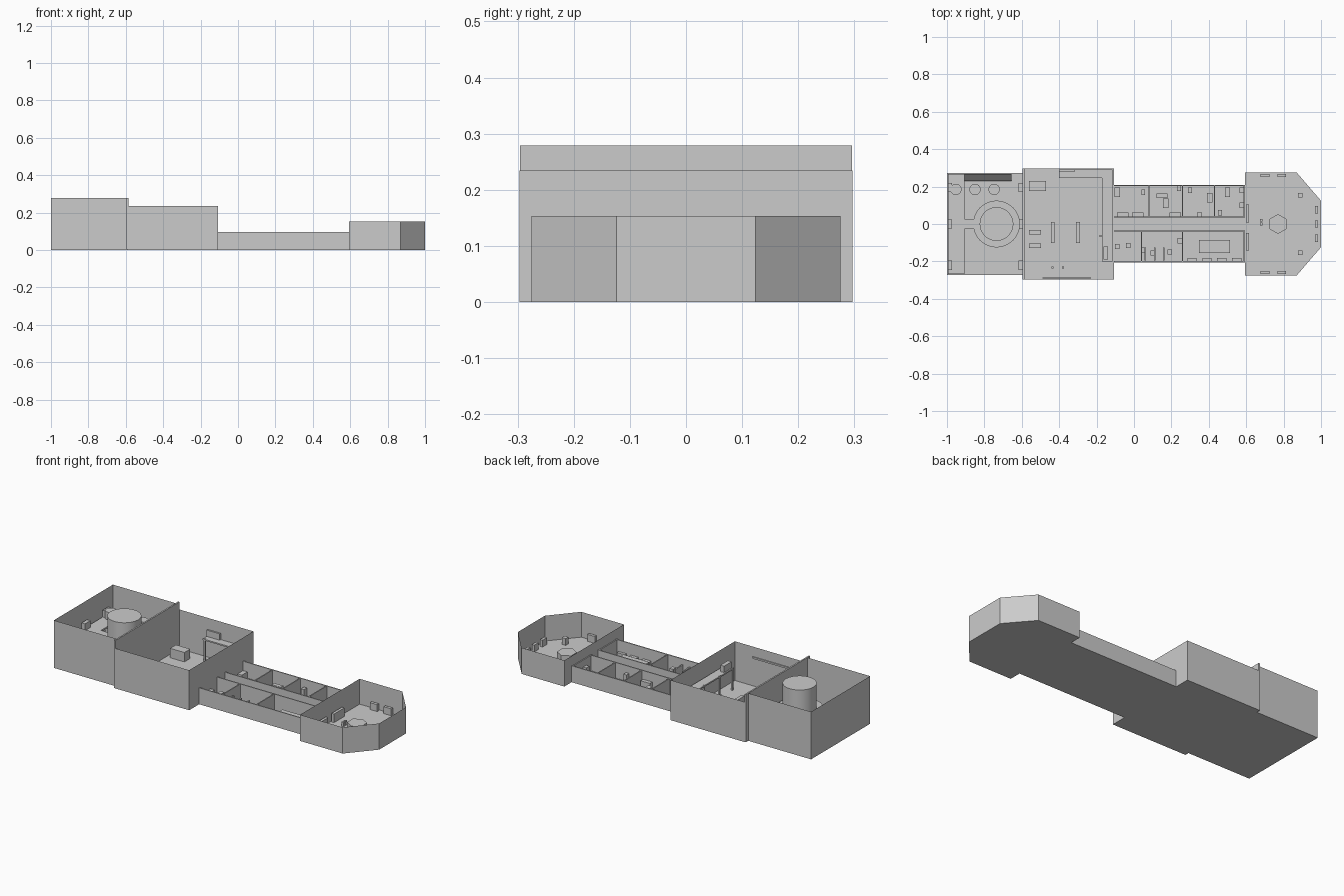
import bpy
import bmesh
import math
from mathutils import Matrix, Vector

cube = bpy.data.objects.get("Cube")
if cube:
    bpy.data.objects.remove(cube, do_unlink=True)

GREY = (0.6, 0.6, 0.6, 1)
grey = bpy.data.materials.new("plain grey")
grey.use_nodes = True
grey.diffuse_color = GREY
grey.node_tree.nodes["Principled BSDF"].inputs["Base Color"].default_value = GREY

FLOOR = 0.005
THICK = 0.006
DECK = 0.13
LOW = 0.04


def finish(bm, name):
    bmesh.ops.recalc_face_normals(bm, faces=bm.faces)
    mesh = bpy.data.meshes.new(name)
    bm.to_mesh(mesh)
    bm.free()
    mesh.materials.append(grey)
    obj = bpy.data.objects.new(name, mesh)
    bpy.context.collection.objects.link(obj)
    return obj


def add_box(bm, x0, x1, y0, y1, z0, z1):
    mid = Vector((x0 + x1, y0 + y1, z0 + z1)) / 2
    size = (x1 - x0, y1 - y0, z1 - z0, 1)
    bmesh.ops.create_cube(bm, size=1, matrix=Matrix.Translation(mid) @ Matrix.Diagonal(size))


def boxes(name, z0, z1, *plans):
    """Several boxes of one height; each plan is x0, x1, y0, y1."""
    bm = bmesh.new()
    for plan in plans:
        add_box(bm, *plan, z0, z1)
    return finish(bm, name)


def furniture(name, height, half_x, half_y, *centres, base=FLOOR):
    return boxes(name, base, base + height,
                 *[(x - half_x, x + half_x, y - half_y, y + half_y) for x, y in centres])


def cylinder(name, x, y, radius, z0, z1, sides=32):
    bm = bmesh.new()
    bmesh.ops.create_cone(bm, cap_ends=True, segments=sides, radius1=radius, radius2=radius,
                          depth=z1 - z0, matrix=Matrix.Translation((x, y, (z0 + z1) / 2)))
    obj = finish(bm, name)
    if sides > 6:
        for face in obj.data.polygons:
            face.use_smooth = abs(face.normal.z) < 0.5
        for edge in obj.data.edges:
            a, b = (obj.data.vertices[i].co.z for i in edge.vertices)
            edge.use_edge_sharp = abs(a - b) < 0.001


def extrude_up(bm, faces, height):
    grown = bmesh.ops.extrude_face_region(bm, geom=faces, use_keep_orig=True)
    verts = [v for v in grown["geom"] if isinstance(v, bmesh.types.BMVert)]
    bmesh.ops.translate(bm, verts=verts, vec=(0, 0, height))


def room(name, outline, height):
    """Floor slab with a thin wall running round its edge."""
    bm = bmesh.new()
    slab = bm.faces.new([bm.verts.new((x, y, 0)) for x, y in outline])
    extrude_up(bm, [slab], FLOOR)
    finish(bm, name + "_floor")
    bm = bmesh.new()
    inner = bm.faces.new([bm.verts.new((x, y, FLOOR)) for x, y in outline])
    rim = bmesh.ops.inset_region(bm, faces=[inner], thickness=THICK, use_boundary=True)["faces"]
    bm.faces.remove(inner)
    extrude_up(bm, rim, height - FLOOR)
    finish(bm, name + "_walls")


def rectangle(x0, x1, y0, y1):
    return [(x0, y0), (x1, y0), (x1, y1), (x0, y1)]


# Main rooms
room("engine_room", rectangle(-1, -0.593, -0.273, 0.273), 0.278)
room("main_hall", rectangle(-0.593, -0.108, -0.297, 0.297), 0.234)
room("bridge", [(0.594, -0.275), (0.87, -0.275), (1, -0.124),
                (1, 0.124), (0.87, 0.275), (0.594, 0.275)], 0.153)
boxes("engine_bulkhead", FLOOR, 0.279, (-0.595, -0.586, -0.296, 0.296))

# Cabin block with a central corridor
SOUTH, NORTH, AISLE = -0.205, 0.208, 0.037
boxes("cabin_floor", 0, FLOOR, (-0.108, 0.594, SOUTH, NORTH))
boxes("cabin_long_walls", FLOOR, 0.096,
      *[(-0.108, 0.594, y - THICK / 2, y + THICK / 2)
        for y in (SOUTH + THICK / 2, -AISLE, AISLE, NORTH - THICK / 2)])
half = THICK / 2
boxes("north_partitions", FLOOR, 0.096,
      *[(x - half, x + half, AISLE, NORTH) for x in (0.08, 0.26, 0.43, 0.588)])
boxes("south_partitions", FLOOR, 0.096,
      *[(x - half, x + half, SOUTH, -AISLE) for x in (0.04, 0.26, 0.588)])

# Engine room: reactor, catwalk, tanks and consoles
RX = -0.735
cylinder("reactor", RX, 0, 0.09, FLOOR, 0.272, 48)
bm = bmesh.new()
ring = []
STEPS = 48
for i in range(STEPS):
    c, s = (f(2 * math.pi * i / STEPS) for f in (math.cos, math.sin))
    ring.append([bm.verts.new((RX + r * c, r * s, DECK - 0.01)) for r in (0.09, 0.125)])
faces = [bm.faces.new((a[0], a[1], b[1], b[0])) for a, b in zip(ring, ring[1:] + ring[:1])]
extrude_up(bm, faces, 0.01)
finish(bm, "reactor_walkway")
boxes("engine_catwalk", DECK - 0.01, DECK,
      (-0.994, -0.905, -0.267, 0.267), (-0.905, -0.857, -0.027, 0.027))
for i, x in enumerate((-0.952, -0.85, -0.748)):
    cylinder("tank_" + str(i + 1), x, 0.185, 0.03, FLOOR, 0.175)
rows = (0.195, 0, -0.22)
furniture("catwalk_consoles", LOW, 0.011, 0.025, *[(-0.983, y) for y in rows], base=DECK)
furniture("bulkhead_consoles", LOW, 0.011, 0.025, *[(-0.606, y) for y in rows])
bm = bmesh.new()
side = [(0.267, FLOOR), (0.23, FLOOR), (0.23, 0.03), (0.267, 0.07)]
ends = [[bm.verts.new((x, y, z)) for y, z in side] for x in (-0.905, -0.655)]
bm.faces.new(ends[0])
bm.faces.new(ends[1])
for i in range(4):
    j = (i + 1) % 4
    bm.faces.new((ends[0][i], ends[0][j], ends[1][j], ends[1][i]))
finish(bm, "sloped_control_desk")

# Main hall: balcony on posts, crate, tables and wall shelf
boxes("balcony", DECK - 0.005, DECK + 0.003,
      (-0.17, -0.114, -0.2, 0.291), (-0.4, -0.17, 0.245, 0.291))
furniture("balcony_posts", DECK, 0.004, 0.004,
          *[(-0.166, y) for y in (-0.19, -0.07, 0.07, 0.235)], (-0.39, 0.25))
furniture("crate", 0.055, 0.046, 0.027, (-0.516, 0.203))
furniture("long_tables", LOW, 0.01, 0.057, (-0.434, -0.045), (-0.3, -0.045))
furniture("side_benches", LOW, 0.032, 0.012, (-0.53, -0.045), (-0.53, -0.115))
furniture("balcony_locker", LOW, 0.012, 0.035, (-0.15, -0.155), base=DECK)
furniture("hall_stools", 0.025, 0.005, 0.005, (-0.435, -0.232), (-0.38, -0.232), (-0.18, -0.065))
boxes("wall_shelf", 0.17, 0.18, (-0.49, -0.23, -0.291, -0.285))
boxes("north_wall_locker", DECK, DECK + LOW, (-0.4, -0.315, 0.281, 0.291))

# Cabin furniture
furniture("north_bunks", LOW, 0.03, 0.012, (-0.06, 0.05), (0.02, 0.05), (0.15, 0.15), (0.22, 0.05))
furniture("north_desks", LOW, 0.014, 0.025, (-0.09, 0.17), (0.17, 0.11), (0.405, 0.14), (0.5, 0.17))
furniture("north_cabinets", 0.05, 0.01, 0.014, (0.05, 0.17), (0.24, 0.19), (0.3, 0.18),
          (0.35, 0.05), (0.46, 0.06), (0.575, 0.1), (0.575, 0.18))
furniture("south_stalls", 0.06, 0.004, 0.035, (0.06, -0.16), (0.11, -0.16), (0.16, -0.16))
furniture("south_cabinets", 0.05, 0.012, 0.014, (-0.09, -0.12), (-0.03, -0.115), (0.05, -0.14),
          (0.1, -0.155), (0.19, -0.15), (0.245, -0.09))
furniture("dining_table", LOW, 0.083, 0.035, (0.43, -0.12))
furniture("dining_chairs", 0.025, 0.025, 0.008,
          *[(x, -0.19) for x in (0.31, 0.39, 0.47, 0.55)])

# Bridge: central table, rear desks and wall consoles
cylinder("hexagon_table", 0.77, 0, 0.053, FLOOR, 0.05, 6)
furniture("rear_desks", 0.05, 0.008, 0.048, (0.608, 0.055), (0.608, -0.095))
furniture("side_consoles", LOW, 0.024, 0.008,
          *[(x, s * 0.26) for x in (0.7, 0.79) for s in (-1, 1)])
furniture("nose_consoles", LOW, 0.008, 0.02, (0.975, 0.075), (0.975, 0), (0.975, -0.075))
furniture("bridge_stools", 0.025, 0.007, 0.007, (0.68, 0.02), (0.68, 0))
furniture("corner_cabinets", LOW, 0.012, 0.012, (0.89, 0.155), (0.89, -0.155))
